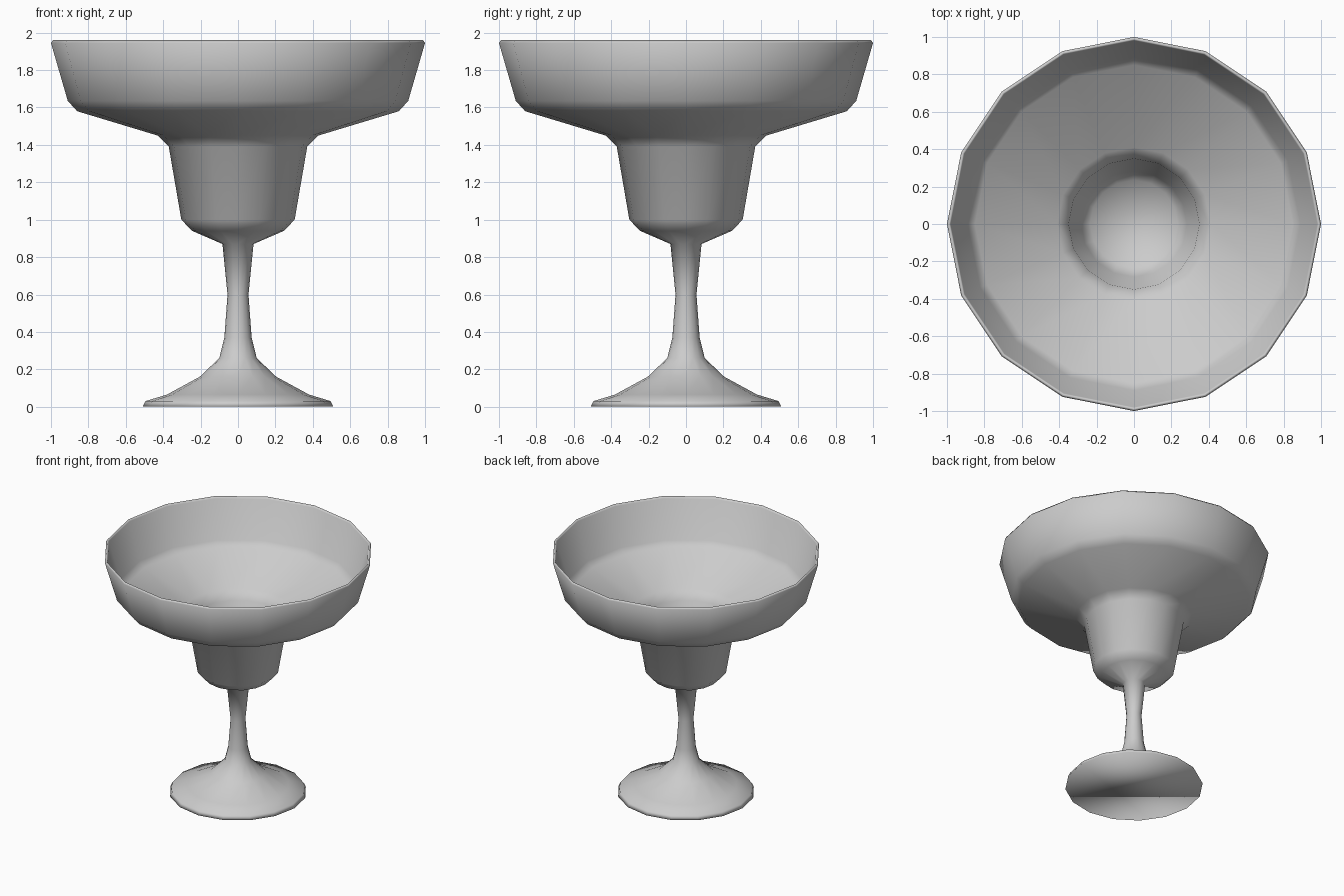
import bpy, bmesh, math

if "Cube" in bpy.data.objects:
    bpy.data.objects.remove(bpy.data.objects["Cube"])

SIDES = 16

# Profile (radius, height): foot, stem, outer bowl, rim, inner bowl
foot = [(0.51, 0.0), (0.495, 0.03), (0.38, 0.065), (0.205, 0.16), (0.1, 0.26)]
stem = [(0.073, 0.37), (0.056, 0.6), (0.083, 0.87)]
outer = [(0.245, 0.94), (0.303, 1.0), (0.37, 1.39), (0.43, 1.45),
         (0.86, 1.58), (0.91, 1.635), (1.0, 1.945)]
rim = [(0.99, 1.96), (0.98, 1.945)]
inner = [(0.89, 1.645), (0.85, 1.6), (0.41, 1.468), (0.35, 1.4),
         (0.283, 1.01), (0.235, 0.96), (0.07, 0.90)]


def lathe(name, profile):
    bm = bmesh.new()
    rings = []
    for r, z in profile:
        rings.append([bm.verts.new((r * math.cos(2 * math.pi * i / SIDES),
                                    r * math.sin(2 * math.pi * i / SIDES), z))
                      for i in range(SIDES)])
    for a, b in zip(rings, rings[1:]):
        for i in range(SIDES):
            j = (i + 1) % SIDES
            bm.faces.new((a[i], a[j], b[j], b[i]))
    # Flat underside and the floor of the bowl
    bm.faces.new(rings[0][::-1])
    bm.faces.new(rings[-1])
    for f in bm.faces:
        f.smooth = True
    bmesh.ops.recalc_face_normals(bm, faces=bm.faces)
    mesh = bpy.data.meshes.new(name)
    bm.to_mesh(mesh)
    bm.free()
    obj = bpy.data.objects.new(name, mesh)
    bpy.context.collection.objects.link(obj)
    return obj


lathe("stemmed_glass", foot + stem + outer + rim + inner)
